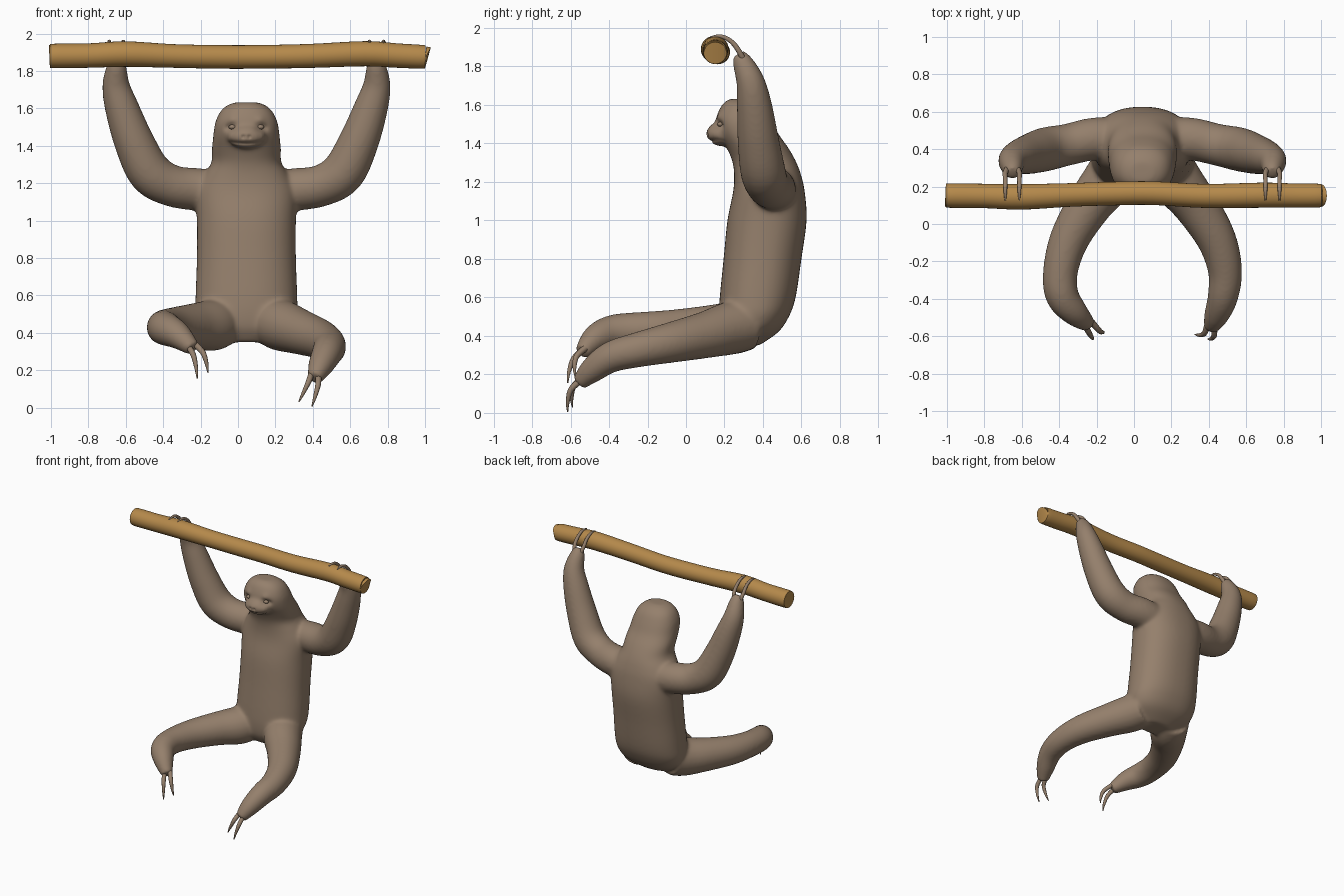
import bpy, bmesh, math
from mathutils import Vector, Matrix

cube = bpy.data.objects.get("Cube")
if cube:
    bpy.data.objects.remove(cube)

MID = 0.045  # centre line of the animal


def material(name, rgb):
    m = bpy.data.materials.new(name)
    m.use_nodes = True
    m.diffuse_color = (*rgb, 1)
    bsdf = m.node_tree.nodes["Principled BSDF"]
    bsdf.inputs["Base Color"].default_value = (*rgb, 1)
    bsdf.inputs["Roughness"].default_value = 0.8
    return m


FUR = material("brown fur", (0.30, 0.215, 0.15))
WOOD = material("golden wood", (0.46, 0.25, 0.07))


def spline(points, steps=5):
    """Smooth curve through tuples of any length."""
    p = [points[0], *points, points[-1]]
    out = []
    for a, b, c, d in zip(p, p[1:], p[2:], p[3:]):
        for i in range(steps):
            t = i / steps
            out.append([0.5 * (2 * B + (C - A) * t + (2 * A - 5 * B + 4 * C - D) * t * t
                               + (3 * B - A - 3 * C + D) * t ** 3)
                        for A, B, C, D in zip(a, b, c, d)])
    return out + [list(points[-1])]


def skin_rings(bm, rings):
    loops = [[bm.verts.new(co) for co in ring] for ring in rings]
    n = len(loops[0])
    for a, b in zip(loops, loops[1:]):
        for i in range(n):
            bm.faces.new((a[i], a[(i + 1) % n], b[(i + 1) % n], b[i]))
    bm.faces.new(loops[0][::-1])
    bm.faces.new(loops[-1])


def tube(bm, points, sides=20, steps=5):
    """Round tube through points given as (x, y, z, radius)."""
    path = spline(points, steps)
    rings = []
    for i, q in enumerate(path):
        c = Vector(q[:3])
        t = Vector(path[min(i + 1, len(path) - 1)][:3]) - Vector(path[max(i - 1, 0)][:3])
        t.normalize()
        ref = Vector((0, 1, 0)) if abs(t.y) < 0.8 else Vector((0, 0, 1))
        if rings:
            ref = side
        v = t.cross(ref).normalized()
        side = v.cross(t)
        angles = [2 * math.pi * k / sides for k in range(sides)]
        rings.append([c + q[3] * (side * math.cos(a) + v * math.sin(a)) for a in angles])
    skin_rings(bm, rings)


def ball(bm, centre, size):
    bmesh.ops.create_uvsphere(bm, u_segments=20, v_segments=12, radius=1,
                              matrix=Matrix.Translation(centre) @ Matrix.Diagonal((*size, 1)))


def finish(bm, name, mat):
    bmesh.ops.recalc_face_normals(bm, faces=bm.faces)
    me = bpy.data.meshes.new(name)
    bm.to_mesh(me)
    bm.free()
    ob = bpy.data.objects.new(name, me)
    bpy.context.collection.objects.link(ob)
    me.materials.append(mat)
    me.shade_smooth()
    me.set_sharp_from_angle(angle=math.radians(40))
    return ob


def flip(points):
    return [(2 * MID - p[0], *p[1:]) for p in points]


# Torso, neck and head: sections as (height, front, back, half width)
body = bmesh.new()
sections = [(0.35, 0.22, 0.38, 0.13), (0.42, 0.18, 0.48, 0.23), (0.5, 0.17, 0.535, 0.27),
            (0.6, 0.175, 0.57, 0.272), (0.8, 0.195, 0.6, 0.265), (1.0, 0.215, 0.627, 0.265),
            (1.15, 0.245, 0.617, 0.27), (1.24, 0.25, 0.597, 0.23), (1.31, 0.24, 0.57, 0.187),
            (1.38, 0.21, 0.53, 0.185), (1.45, 0.17, 0.48, 0.178), (1.52, 0.155, 0.445, 0.168),
            (1.58, 0.175, 0.41, 0.142), (1.615, 0.2, 0.37, 0.105), (1.632, 0.23, 0.33, 0.06)]


def section_ring(z, front, back, half, sides=40):
    ring = []
    for k in range(sides):
        a = 2 * math.pi * k / sides
        c, s = math.cos(a), math.sin(a)
        ring.append((MID + half * math.copysign(abs(c) ** 0.88, c),
                     (front + back) / 2 + (back - front) / 2 * math.copysign(abs(s) ** 0.88, s), z))
    return ring


skin_rings(body, [section_ring(*s) for s in spline(sections, 4)])

# Muzzle and nose
ball(body, (MID, 0.185, 1.45), (0.105, 0.08, 0.065))
ball(body, (MID, 0.125, 1.452), (0.042, 0.025, 0.026))

# Arms raised to the bar
arm = [(0.12, 0.45, 1.14, 0.12), (0.3, 0.455, 1.165, 0.115), (0.44, 0.425, 1.185, 0.112),
       (0.56, 0.4, 1.255, 0.118), (0.645, 0.375, 1.42, 0.108), (0.71, 0.355, 1.6, 0.092),
       (0.742, 0.335, 1.72, 0.075), (0.74, 0.295, 1.82, 0.055), (0.74, 0.27, 1.865, 0.035)]
tube(body, arm)
tube(body, flip(arm))

# Legs reaching forward, each posed differently
left_leg = [(0.18, 0.33, 0.46, 0.13), (0.23, 0.23, 0.44, 0.138), (0.33, 0.1, 0.405, 0.122),
            (0.44, -0.08, 0.365, 0.106), (0.487, -0.25, 0.328, 0.092), (0.475, -0.39, 0.29, 0.082),
            (0.44, -0.49, 0.22, 0.067), (0.41, -0.555, 0.155, 0.042)]
right_leg = [(-0.09, 0.33, 0.46, 0.13), (-0.14, 0.23, 0.44, 0.138), (-0.24, 0.1, 0.435, 0.122),
             (-0.345, -0.08, 0.43, 0.106), (-0.393, -0.25, 0.43, 0.094), (-0.385, -0.38, 0.42, 0.09),
             (-0.32, -0.47, 0.385, 0.074), (-0.24, -0.54, 0.315, 0.042)]
tube(body, left_leg)
tube(body, right_leg)

# Fuse the parts into one soft skin
sloth = finish(body, "body", FUR)
fuse = sloth.modifiers.new("fuse", "REMESH")
fuse.mode = "VOXEL"
fuse.voxel_size = 0.01
soften = sloth.modifiers.new("soften", "SMOOTH")
soften.factor = 0.5
soften.iterations = 22
fused = bpy.data.meshes.new_from_object(sloth.evaluated_get(bpy.context.evaluated_depsgraph_get()))
sloth.modifiers.clear()
sloth.data = fused

# Carved face: (x offset, height, spread, depth), mirrored
carving = [(0.075, 1.5, 0.026, 0.016), (0.1, 1.495, 0.02, 0.01), (0.075, 1.535, 0.025, -0.008),
           (0.016, 1.448, 0.009, 0.014)]
carving += [(i * 0.012, 1.412 + 0.12 * (i * 0.012) ** 2 * 10, 0.009, 0.009) for i in range(8)]
for v in fused.vertices:
    if v.co.y < 0.27 and 1.36 < v.co.z < 1.6:
        for dx, z, spread, depth in carving:
            d2 = (abs(v.co.x - MID) - dx) ** 2 + (v.co.z - z) ** 2
            v.co.y += depth * math.exp(-d2 / spread ** 2)
fused.shade_smooth()

# Eyes
eyes = bmesh.new()
for s in (-1, 1):
    ball(eyes, (MID + s * 0.075, 0.178, 1.5), (0.02, 0.016, 0.013))
finish(eyes, "eyes", FUR)

# Hand claws hooked over the bar
hand_claws = bmesh.new()
for x in (0.703, 0.778):
    hook = [(x * 0.5 + 0.37, 0.31, 1.81, 0.016), (x, 0.275, 1.88, 0.014), (x, 0.235, 1.93, 0.012),
            (x, 0.18, 1.957, 0.01), (x, 0.125, 1.952, 0.004)]
    tube(hand_claws, hook, 10)
    tube(hand_claws, flip(hook), 10)
finish(hand_claws, "hand_claws", FUR)

# Foot claws curving downward, as (base, tip)
foot_claws = bmesh.new()
for base, tip in [((0.392, -0.54, 0.18), (0.325, -0.59, 0.03)),
                  ((0.43, -0.545, 0.17), (0.395, -0.615, 0.005)),
                  ((-0.275, -0.52, 0.34), (-0.218, -0.615, 0.155)),
                  ((-0.225, -0.525, 0.335), (-0.16, -0.575, 0.185))]:
    a, b = Vector(base), Vector(tip)
    bow = Vector((0.012, -0.024, 0.018))
    tube(foot_claws, [(*a, 0.017), (*(a.lerp(b, 0.4) + bow), 0.015),
                      (*(a.lerp(b, 0.75) + bow * 0.7), 0.01), (*b, 0.003)], 10)
finish(foot_claws, "foot_claws", FUR)

# Wavy wooden bar with softened ends
bar = bmesh.new()
tube(bar, [(-1, 0.152, 1.88, 0.055), (-0.99, 0.152, 1.88, 0.065), (-0.8, 0.15, 1.882, 0.065),
           (-0.6, 0.145, 1.89, 0.068), (-0.35, 0.155, 1.88, 0.063), (-0.1, 0.163, 1.875, 0.063),
           (0.1, 0.165, 1.875, 0.063), (0.38, 0.15, 1.88, 0.064), (0.68, 0.154, 1.892, 0.067),
           (0.85, 0.152, 1.882, 0.065), (0.99, 0.152, 1.875, 0.063), (1, 0.152, 1.875, 0.054)], 28, 4)
finish(bar, "wooden_bar", WOOD)
